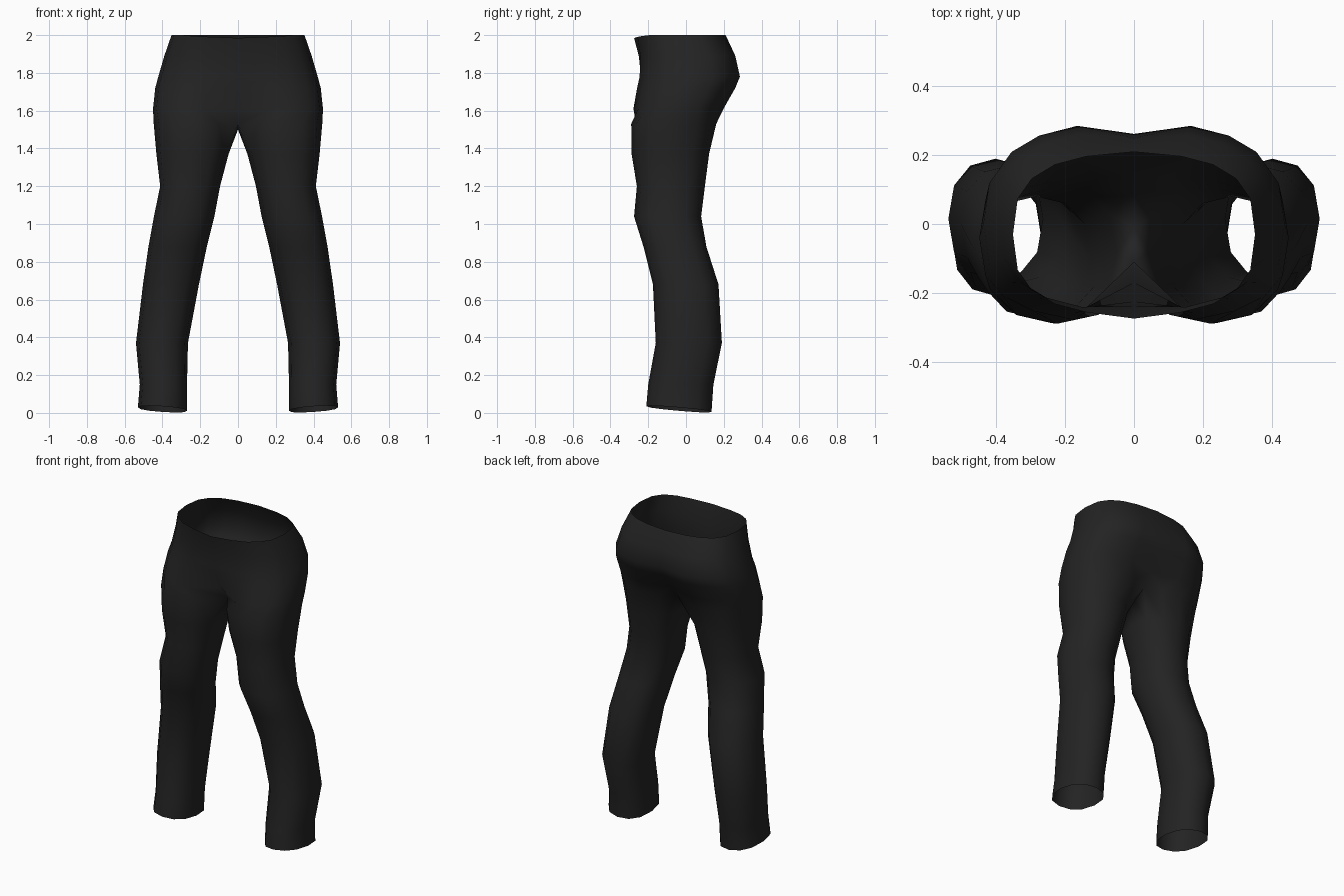
import bpy
import bmesh
from math import sin, cos, pi

cube = bpy.data.objects.get("Cube")
if cube:
    bpy.data.objects.remove(cube, do_unlink=True)

SIDES = 12

# Leg rings: height, inner x, outer x, front y, back y
LEG = [
    (0.02, 0.27, 0.53, -0.21, 0.135),
    (0.15, 0.27, 0.52, -0.20, 0.145),
    (0.37, 0.265, 0.54, -0.16, 0.19),
    (0.68, 0.207, 0.503, -0.175, 0.172),
    (0.88, 0.165, 0.474, -0.225, 0.108),
    (1.04, 0.125, 0.445, -0.275, 0.08),
    (1.20, 0.095, 0.412, -0.26, 0.10),
    (1.37, 0.05, 0.432, -0.288, 0.122),
    (1.53, 0.0, 0.446, -0.29, 0.16),
]
# Hip half rings: height, half width, front y, back y, front seam y, back seam y
HIPS = [
    (1.61, 0.45, -0.287, 0.207, -0.17, 0.15),
    (1.72, 0.438, -0.268, 0.27, -0.225, 0.235),
    (1.78, 0.422, -0.255, 0.295, -0.238, 0.262),
    (1.89, 0.39, -0.25, 0.27, -0.25, 0.25),
    (2.00, 0.352, -0.265, 0.205, -0.275, 0.21),
]


def power(v, p):
    return abs(v) ** p * (1 if v >= 0 else -1)


def leg_ring(bm, row, level):
    z, x_in, x_out, front, back = row
    ring = []
    for i in range(SIDES):
        a = 2 * pi * i / SIDES
        c, s = power(cos(a), 0.9), power(sin(a), 0.85)
        x = (x_in + x_out) / 2 - c * (x_out - x_in) / 2
        y = (front + back) / 2 - s * (back - front) / 2
        h = z
        if level == 0:                       # hem dips at the inside back
            h += 0.015 * s - 0.009 * c
            h = max(0.0, h)
        if level == len(LEG) - 1:            # crotch seam on the centre line
            if i in (0, 1, SIDES - 1):
                x, y = 0, {0: -0.01, 1: -0.11}.get(i, 0.09)
                h = 1.5 if i == 0 else 1.53
        ring.append(bm.verts.new((x, y, h)))
    return ring


def hip_ring(bm, row):
    z, w, front, back, seam_front, seam_back = row
    ring = []
    last = SIDES - 2
    for i in range(last + 1):
        a = pi * i / last
        x = w * power(sin(a), 0.8)
        y = (front + back) / 2 - power(cos(a), 0.7) * (back - front) / 2
        h = z
        if i in (0, last):
            x, y = 0, seam_front if i == 0 else seam_back
        if row is HIPS[-1] and i < 3:        # waistband dips at the front
            h -= 0.005 * (3 - i)
        ring.append(bm.verts.new((x, y, h)))
    return ring


def bridge(bm, low, high, closed):
    n = len(low)
    for i in range(n if closed else n - 1):
        j = (i + 1) % n
        bm.faces.new((low[i], low[j], high[j], high[i]))


# One half of the trousers: leg tube, then open hip shell
bm = bmesh.new()
legs = [leg_ring(bm, row, k) for k, row in enumerate(LEG)]
for low, high in zip(legs, legs[1:]):
    bridge(bm, low, high, True)
hips = [legs[-1][1:]] + [hip_ring(bm, row) for row in HIPS]
for low, high in zip(hips, hips[1:]):
    bridge(bm, low, high, False)
for f in bm.faces:
    f.smooth = True

mesh = bpy.data.meshes.new("trousers")
bm.to_mesh(mesh)
bm.free()
trousers = bpy.data.objects.new("trousers", mesh)
bpy.context.scene.collection.objects.link(trousers)

# Other half, welded along the centre seam
mirror = trousers.modifiers.new("other_half", 'MIRROR')
mirror.use_clip = True
mirror.merge_threshold = 0.002

# Black cloth
cloth = bpy.data.materials.new("black cloth")
cloth.use_nodes = True
colour = (0.017, 0.017, 0.017, 1)
cloth.diffuse_color = colour
cloth.node_tree.nodes["Principled BSDF"].inputs["Base Color"].default_value = colour
mesh.materials.append(cloth)
